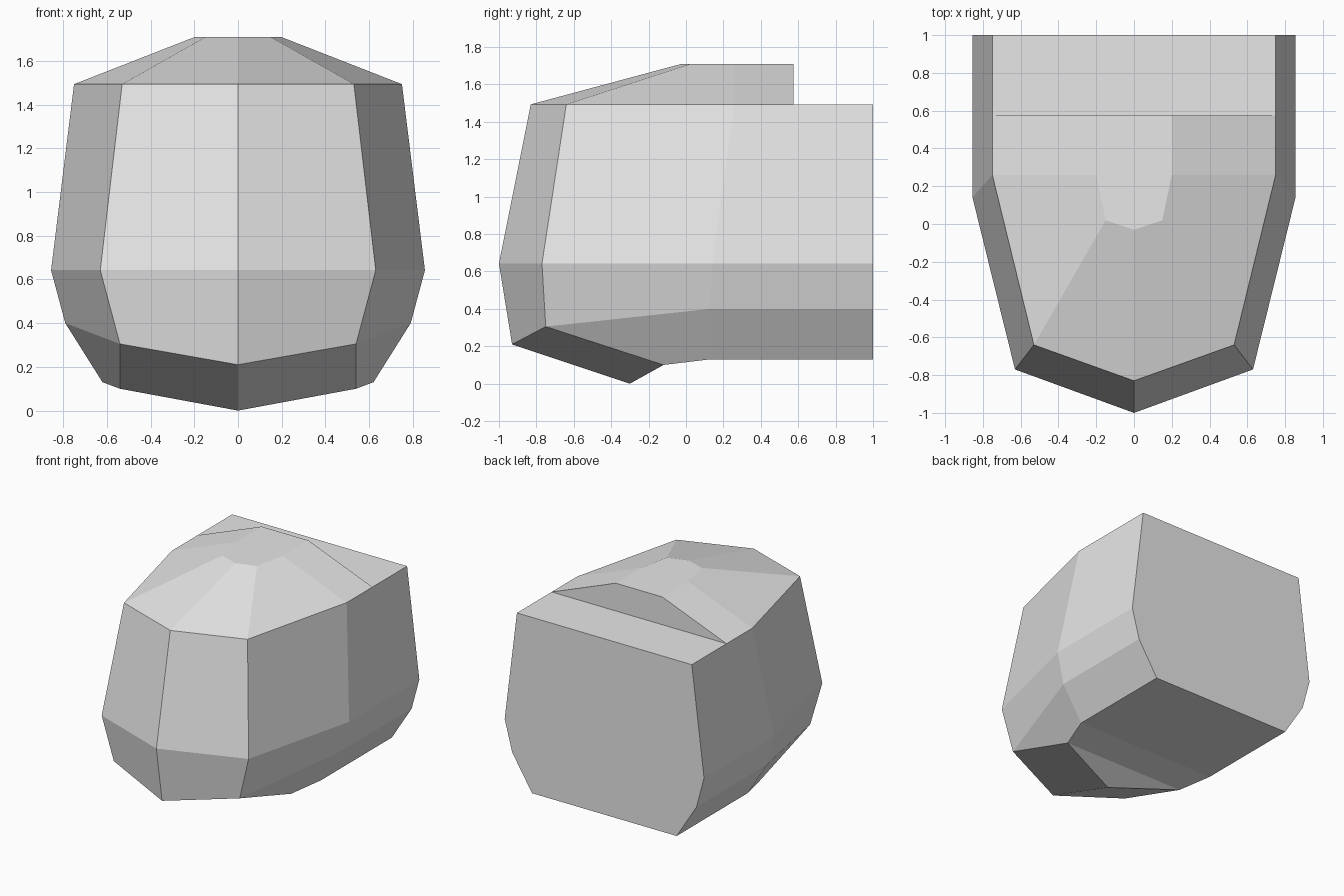
import bpy, bmesh

cube = bpy.data.objects.get("Cube")
if cube:
    bpy.data.objects.remove(cube, do_unlink=True)

grey = bpy.data.materials.new("plain_grey")
grey.use_nodes = True
colour = (0.8, 0.8, 0.8, 1)
grey.diffuse_color = colour
grey.node_tree.nodes["Principled BSDF"].inputs["Base Color"].default_value = colour


def loft(name, half_rings, cap_ends):
    """Mirror each half outline (nose to back), bridge the rings and close the shell."""
    bm = bmesh.new()
    rings = []
    for half in half_rings:
        left = [bm.verts.new(p) for p in half]
        right = [bm.verts.new((-x, y, z)) for x, y, z in half[1:]]
        rings.append(right[::-1] + left)
    # Side walls, including the flat wall across the back
    for upper, lower in zip(rings, rings[1:]):
        for i in range(len(upper) - 1):
            bm.faces.new((upper[i], upper[i + 1], lower[i + 1], lower[i]))
    bm.faces.new([r[0] for r in rings] + [r[-1] for r in reversed(rings)])
    # Caps: a nose triangle followed by strips running backwards
    for ring in (rings[k] for k in cap_ends):
        mid = len(ring) // 2
        bm.faces.new(ring[mid - 1:mid + 2])
        for k in range(1, mid):
            bm.faces.new((ring[mid - k], ring[mid + k],
                          ring[mid + k + 1], ring[mid - k - 1]))
    bmesh.ops.recalc_face_normals(bm, faces=bm.faces[:])
    mesh = bpy.data.meshes.new(name)
    bm.to_mesh(mesh)
    bm.free()
    mesh.materials.append(grey)
    obj = bpy.data.objects.new(name, mesh)
    bpy.context.collection.objects.link(obj)
    return obj


def level(outline, z):
    return [(x, y, z) for x, y in outline]


# Faceted hull: deck, widest line, lower crease and underside
deck = [(0, -0.83), (0.53, -0.64), (0.75, 0.26), (0.75, 1)]
waist = [(0, -1), (0.63, -0.77), (0.855, 0.14), (0.855, 1)]
crease = [(0, -0.93, 0.21), (0.54, -0.75, 0.305), (0.79, 0.13, 0.40), (0.79, 1, 0.40)]
underside = [(0, -0.30, 0), (0.54, -0.12, 0.10), (0.62, 0.13, 0.13), (0.62, 1, 0.13)]
loft("hull", [level(deck, 1.493), level(waist, 0.642), crease, underside], (0, -1))

# Raised roof with sloping sides and an upright back
roof_top = [(0, -0.03), (0.15, 0.02), (0.20, 0.26), (0.20, 0.575)]
roof_base = deck[:3] + [(0.75, 0.575)]
loft("roof", [level(roof_top, 1.708), level(roof_base, 1.493)], (0,))
